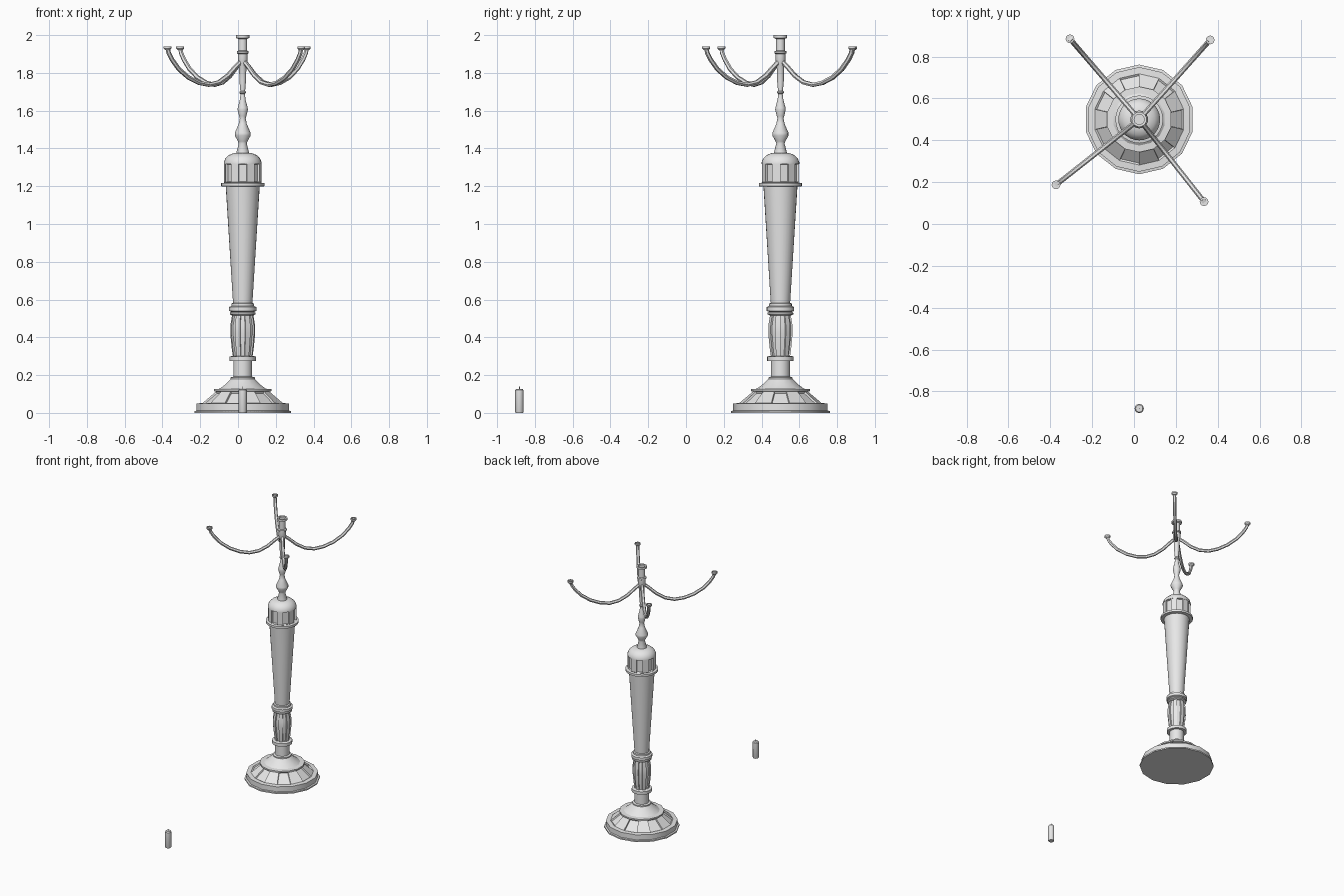
import bpy, bmesh
from math import sin, cos, pi, radians
from mathutils import Vector

cube = bpy.data.objects.get("Cube")
if cube:
    bpy.data.objects.remove(cube, do_unlink=True)

metal = bpy.data.materials.new("pale grey metal")
metal.use_nodes = True
grey = (0.8, 0.8, 0.8, 1)
metal.diffuse_color = grey
metal.node_tree.nodes["Principled BSDF"].inputs["Base Color"].default_value = grey

AXIS = Vector((0.025, 0.5, 0))
SIDES = 14


def finish(obj):
    bpy.ops.object.select_all(action='DESELECT')
    obj.select_set(True)
    bpy.context.view_layer.objects.active = obj
    bpy.ops.object.shade_smooth_by_angle(angle=radians(32))


def lathe(name, profile, sides=SIDES, centre=AXIS, phase=0.0, panels=None, depth=0.01):
    """Spin (radius, height) points; sink every second column between two heights."""
    bm = bmesh.new()
    rings = []
    for r, z in profile:
        rings.append([bm.verts.new((r * cos(a), r * sin(a), z)) for a in
                      (pi / 2 + (k + phase) * 2 * pi / sides for k in range(sides))])
    sunk = []
    for low, high, p, q in zip(rings, rings[1:], profile, profile[1:]):
        for k in range(sides):
            n = (k + 1) % sides
            face = bm.faces.new((low[k], low[n], high[n], high[k]))
            if panels and k % 2 == 0 and min(p[1], q[1]) >= panels[0] and max(p[1], q[1]) <= panels[1]:
                sunk.append(face)
    bm.faces.new(rings[0][::-1])
    bm.faces.new(rings[-1])
    bm.normal_update()
    if sunk:
        bmesh.ops.inset_region(bm, faces=sunk, thickness=0.003, use_even_offset=True)
        inner = {v for f in sunk for v in f.verts}
        moves = {v: v.normal * depth for v in inner}
        for v, m in moves.items():
            v.co -= m
    mesh = bpy.data.meshes.new(name)
    bm.to_mesh(mesh)
    bm.free()
    obj = bpy.data.objects.new(name, mesh)
    obj.location = centre
    mesh.materials.append(metal)
    bpy.context.collection.objects.link(obj)
    finish(obj)
    return obj


# Stepped foot with sunken panels
lathe("base", [(.262, 0), (.262, .01), (.25, .012), (.25, .05), (.218, .052),
               (.145, .113), (.157, .115), (.157, .126), (.125, .128), (.095, .15),
               (.065, .18)], panels=(.052, .113))
lathe("base_neck", [(.064, .178), (.064, .188), (.05, .192), (.05, .28)], 28)

# Ribbed vase between two collars
lathe("lower_collar", [(.07, .275), (.07, .298), (.055, .302)], 28)
lathe("ribbed_vase", [(.052, .298), (.058, .34), (.066, .42), (.066, .46), (.055, .525)],
      phase=.5, panels=(.298, .525), depth=.008)
lathe("upper_collar", [(.055, .515), (.068, .522), (.068, .53), (.06, .535), (.073, .54),
                       (.073, .56), (.06, .566), (.06, .578), (.053, .582)], 28)

# Tapered shaft and its top ring
lathe("shaft", [(.051, .578), (.09, 1.2)], 28)
lathe("shaft_ring", [(.09, 1.198), (.114, 1.2), (.114, 1.216), (.09, 1.22)], 28)

# Panelled drum with dome
lathe("panelled_drum", [(.095, 1.216), (.1, 1.222), (.1, 1.318), (.095, 1.322)],
      phase=.5, panels=(1.222, 1.318), depth=.012)
lathe("dome", [(.1, 1.318), (.1, 1.326), (.092, 1.347), (.074, 1.365), (.045, 1.376)], 28)

# Turned spindle
lathe("spindle", [(.034, 1.37), (.034, 1.38), (.022, 1.425), (.026, 1.438), (.043, 1.468),
                  (.043, 1.482), (.022, 1.53), (.016, 1.56), (.02, 1.572), (.028, 1.605),
                  (.027, 1.615), (.015, 1.66), (.012, 1.688), (.018, 1.694), (.018, 1.70),
                  (.013, 1.705), (.018, 1.76), (.02, 1.84), (.026, 1.855), (.026, 1.9),
                  (.032, 1.904), (.032, 1.914), (.023, 1.918)])
lathe("central_holder", [(.023, 1.915), (.023, 1.98), (.036, 1.985), (.036, 2.0),
                         (.024, 2.0), (.024, 1.987)], 20)

# Four swept arms, each ending in a small cup
TIPS = {"front_left": (.335, .107), "front_right": (-.373, .187),
        "back_left": (.364, .88), "back_right": (-.306, .885)}
SWEEP = [(0, 1.87), (.1, 1.83), (.2, 1.785), (.32, 1.75), (.45, 1.737), (.58, 1.747),
         (.72, 1.775), (.85, 1.82), (.94, 1.87), (.985, 1.905), (1, 1.935)]
for side, tip in TIPS.items():
    end = Vector((*tip, 0))
    curve = bpy.data.curves.new(side + "_arm", 'CURVE')
    curve.dimensions = '3D'
    curve.bevel_depth = .012
    curve.bevel_resolution = 1
    curve.use_fill_caps = True
    line = curve.splines.new('POLY')
    line.points.add(len(SWEEP) - 1)
    for point, (t, z) in zip(line.points, SWEEP):
        p = AXIS.lerp(end, t)
        point.co = (p.x, p.y, z, 1)
    arm = bpy.data.objects.new(side + "_arm", curve)
    curve.materials.append(metal)
    bpy.context.collection.objects.link(arm)
    bpy.ops.object.select_all(action='DESELECT')
    arm.select_set(True)
    bpy.context.view_layer.objects.active = arm
    bpy.ops.object.convert(target='MESH')
    finish(bpy.context.view_layer.objects.active)
    lathe(side + "_cup", [(.012, 1.92), (.021, 1.93), (.021, 1.941), (.015, 1.941),
                          (.015, 1.934)], 12, end)

# Loose candle with a wick, standing in front
stand = Vector((.025, -.882, 0))
lathe("candle", [(.02, 0), (.022, .004), (.022, .12), (.017, .127)], 12, stand)
lathe("wick", [(.002, .124), (.002, .14)], 6, stand)
